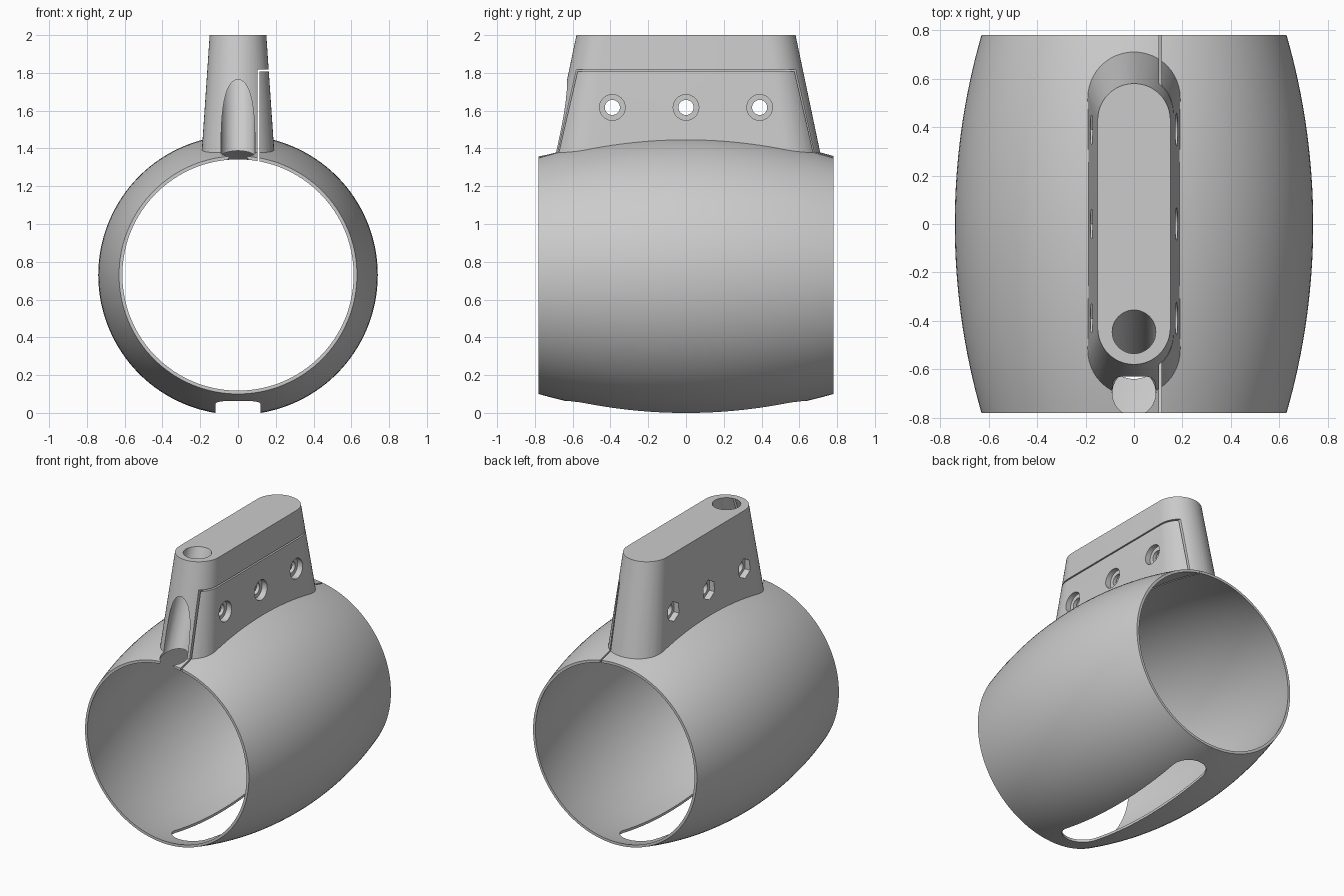
import bpy, bmesh, math
from mathutils import Vector

cube = bpy.data.objects.get("Cube")
if cube:
    bpy.data.objects.remove(cube, do_unlink=True)

grey = bpy.data.materials.new("plain grey")
grey.use_nodes = True
grey.diffuse_color = (0.6, 0.6, 0.6, 1)
grey.node_tree.nodes["Principled BSDF"].inputs["Base Color"].default_value = (0.6, 0.6, 0.6, 1)


def loft(name, rings):
    """Closed solid through a list of equal-length point rings."""
    bm = bmesh.new()
    loops = [[bm.verts.new(p) for p in ring] for ring in rings]
    n = len(loops[0])
    for a, b in zip(loops, loops[1:]):
        for i in range(n):
            j = (i + 1) % n
            bm.faces.new((a[i], a[j], b[j], b[i]))
    bm.faces.new(loops[0])
    bm.faces.new(loops[-1])
    bmesh.ops.recalc_face_normals(bm, faces=bm.faces)
    mesh = bpy.data.meshes.new(name)
    bm.to_mesh(mesh)
    bm.free()
    mesh.materials.append(grey)
    obj = bpy.data.objects.new(name, mesh)
    bpy.context.collection.objects.link(obj)
    return obj


def circle(centre, radius, u, v, n):
    c, u, v = Vector(centre), Vector(u), Vector(v)
    steps = [math.tau * i / n for i in range(n)]
    return [c + radius * (math.cos(t) * u + math.sin(t) * v) for t in steps]


def stadium(half_x, half_y, z, n=24):
    """Ring with straight long sides and half-round ends."""
    ring = []
    for side in (1, -1):
        for i in range(n + 1):
            t = math.pi * i / n
            ring.append((side * half_x * math.cos(t),
                         side * (half_y - half_x + half_x * math.sin(t)), z))
    return ring


def barrel(name, shrink, half_length):
    rings = []
    for i in range(33):
        y = half_length * (i / 16 - 1)
        radius = math.sqrt((ARC - shrink) ** 2 - y * y) - ARC + MID_RADIUS
        rings.append(circle((0, y, AXIS_Z), radius, (1, 0, 0), (0, 0, 1), 128))
    return loft(name, rings)


def rod(name, x0, x1, y, z, radius, n):
    return loft(name, [circle((x, y, z), radius, (0, 0, 1), (0, 1, 0), n) for x in (x0, x1)])


def box(name, x0, x1, y, z0, z1):
    return loft(name, [[(x0, -y, z), (x1, -y, z), (x1, y, z), (x0, y, z)] for z in (z0, z1)])


def combine(target, tool, operation="DIFFERENCE"):
    mod = target.modifiers.new(tool.name, "BOOLEAN")
    mod.operation, mod.solver, mod.object = operation, "EXACT", tool
    tool.hide_render = True
    bpy.context.view_layer.update()
    graph = bpy.context.evaluated_depsgraph_get()
    result = bpy.data.meshes.new_from_object(target.evaluated_get(graph))
    target.modifiers.clear()
    target.data = result
    bpy.data.objects.remove(tool, do_unlink=True)


AXIS_Z, MID_RADIUS, ARC = 0.73, 0.74, 2.82

# Bulging sleeve with a tapered neck on top
body = barrel("clamp_sleeve", 0, 0.78)
neck = loft("neck", [stadium(0.15 + 0.068 * d, 0.58 + 0.21 * d, 2 - d) for d in (0, 0.8)])
combine(body, neck, "UNION")
combine(body, barrel("bore", 0.017, 0.8))

# Rounded window in the underside
combine(body, loft("window", [stadium(0.118, 0.64, z) for z in (-0.1, 0.4)]))

# Slanted channel from the neck top down through the front of the sleeve
combine(body, loft("channel", [
    circle((0, -0.445 - 0.4 * d, 2 - d), 0.09, (1, 0, 0), (0, 1, 0), 48) for d in (-0.1, 0.8)]))

# Split line that frees the clamping flap
split = box("split", 0.104, 0.114, 1, 1.2, 1.818)
combine(split, box("split_top", 0.104, 0.4, 1, 1.808, 1.818), "UNION")
combine(body, split)

# Bolt holes: round recess on the flap, hexagonal recess opposite
for y in (-0.39, 0, 0.39):
    combine(body, rod("bolt_hole", -0.4, 0.4, y, 1.617, 0.04, 32))
    combine(body, rod("round_recess", 0.138, 0.4, y, 1.617, 0.068, 40))
    combine(body, rod("hex_recess", -0.4, -0.138, y, 1.617, 0.068, 6))

# Smooth curved walls, keep machined edges crisp
bpy.ops.object.select_all(action="DESELECT")
body.select_set(True)
bpy.context.view_layer.objects.active = body
bpy.ops.object.shade_smooth_by_angle(angle=math.radians(30))
